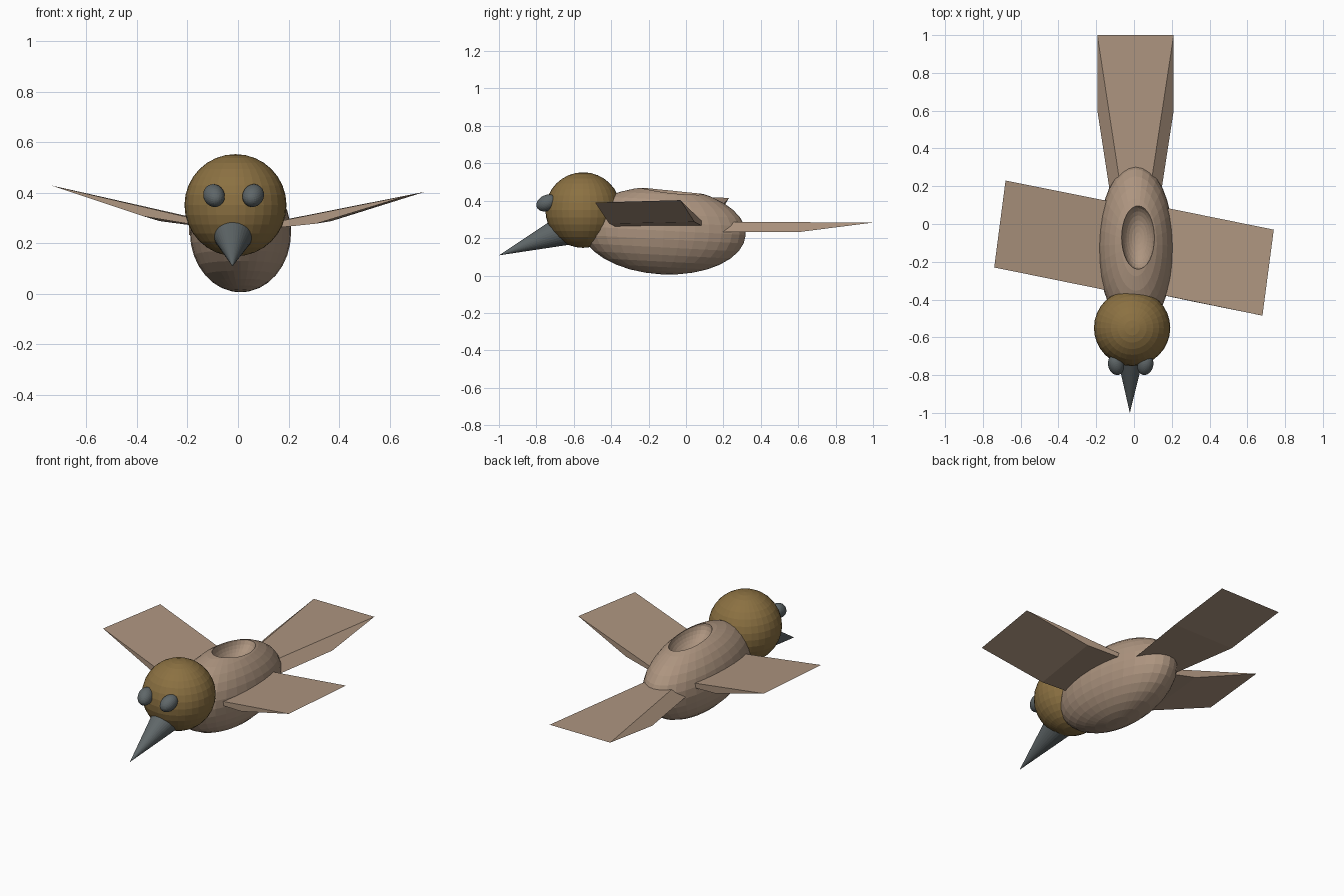
import bpy
import bmesh
from math import radians
from mathutils import Vector

cube = bpy.data.objects.get("Cube")
if cube:
    bpy.data.objects.remove(cube, do_unlink=True)


def material(name, rgb):
    m = bpy.data.materials.new(name)
    m.use_nodes = True
    m.diffuse_color = (*rgb, 1)
    m.node_tree.nodes["Principled BSDF"].inputs["Base Color"].default_value = (*rgb, 1)
    return m


TAN = material("warm tan", (0.42, 0.30, 0.215))
BROWN = material("olive brown", (0.26, 0.165, 0.054))
GREY = material("slate grey", (0.115, 0.135, 0.14))


def finish(ob, name, mat):
    ob.name = name
    ob.data.name = name
    ob.data.materials.clear()
    ob.data.materials.append(mat)
    return ob


def ellipsoid(name, centre, radii, mat, tilt=(0, 0, 0)):
    bpy.ops.mesh.primitive_uv_sphere_add(
        segments=32, ring_count=16, radius=1, location=centre,
        rotation=[radians(a) for a in tilt])
    ob = bpy.context.object
    ob.scale = radii
    return finish(ob, name, mat)


def wedge(name, tip, kink, root_low, root_high, mat):
    """Slab that thins from an underside crease out to a sharp tip edge."""
    bm = bmesh.new()
    t, k, lo, hi = [[bm.verts.new(p) for p in pair]
                    for pair in (tip, kink, root_low, root_high)]
    loop = [hi, t, k, lo]
    for a, b in zip(loop, loop[1:] + loop[:1]):
        bm.faces.new((a[0], b[0], b[1], a[1]))
    for side in (0, 1):
        bm.faces.new([pair[side] for pair in loop])
    bmesh.ops.recalc_face_normals(bm, faces=bm.faces)
    mesh = bpy.data.meshes.new(name)
    bm.to_mesh(mesh)
    bm.free()
    ob = bpy.data.objects.new(name, mesh)
    bpy.context.collection.objects.link(ob)
    return finish(ob, name, mat)


# Body with an oval hollow scooped out of the back
body = ellipsoid("body", (0.01, -0.12, 0.24), (0.2, 0.44, 0.234), TAN, (-3, 0, 0))
scoop = ellipsoid("scoop_cutter", (0.022, -0.07, 0.46), (0.088, 0.17, 0.1), TAN, (-4, 0, 0))
scoop.hide_render = True
cut = body.modifiers.new("hollow", "BOOLEAN")
cut.operation = "DIFFERENCE"
cut.solver = "EXACT"
cut.object = scoop
bpy.context.view_layer.objects.active = body
bpy.ops.object.modifier_apply(modifier=cut.name)
bpy.data.objects.remove(scoop, do_unlink=True)

# Head and eyes
ellipsoid("head", (-0.01, -0.55, 0.35), (0.202, 0.202, 0.202), BROWN)
for name, x, turn in (("right_eye", -0.095, 14), ("left_eye", 0.06, -14)):
    ellipsoid(name, (x, -0.745, 0.388), (0.042, 0.058, 0.042), GREY, (25, 0, turn))

# Beak, a cone angled downward
tip = Vector((-0.022, -1, 0.108))
base = Vector((-0.018, -0.58, 0.27))
axis = tip - base
bpy.ops.mesh.primitive_cone_add(vertices=32, radius1=0.1, depth=axis.length,
                                location=(tip + base) / 2)
beak = finish(bpy.context.object, "beak", GREY)
beak.rotation_euler = axis.to_track_quat("Z", "Y").to_euler()

# Wings, one swept slightly forward and the other back
wedge("right_wing",
      [(-0.74, -0.23, 0.428), (-0.68, 0.23, 0.415)],
      [(-0.37, -0.305, 0.305), (-0.31, 0.155, 0.287)],
      [(-0.05, -0.37, 0.252), (-0.03, 0.1, 0.25)],
      [(-0.05, -0.37, 0.268), (-0.03, 0.1, 0.268)], TAN)
wedge("left_wing",
      [(0.68, -0.485, 0.39), (0.74, -0.03, 0.403)],
      [(0.31, -0.41, 0.277), (0.37, 0.045, 0.287)],
      [(0.05, -0.355, 0.25), (0.05, 0.11, 0.252)],
      [(0.05, -0.355, 0.264), (0.05, 0.11, 0.266)], TAN)


# Tail, flaring toward the end
def across(half, y, z):
    return [(0.008 - half, y, z), (0.008 + half, y, z)]


wedge("tail", across(0.202, 1, 0.283), across(0.202, 0.6, 0.232),
      across(0.125, 0.1, 0.232), across(0.065, 0.1, 0.288), TAN)
